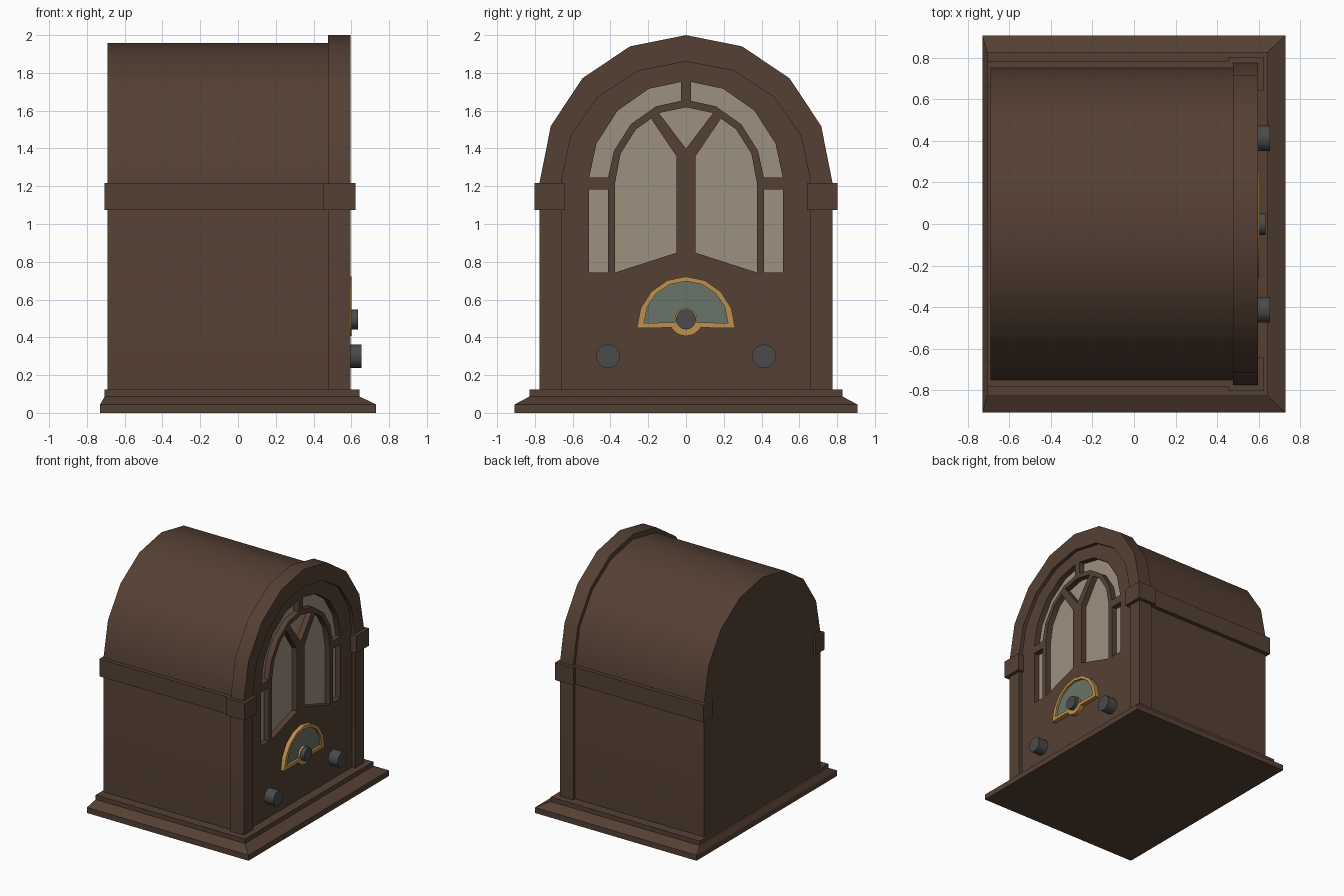
import bpy, bmesh
from math import sin, cos, pi, radians

if "Cube" in bpy.data.objects:
    bpy.data.objects.remove(bpy.data.objects["Cube"])


def material(name, r, g, b):
    m = bpy.data.materials.new(name)
    m.diffuse_color = (r, g, b, 1)
    m.use_nodes = True
    m.node_tree.nodes["Principled BSDF"].inputs["Base Color"].default_value = m.diffuse_color
    return m


WOOD = material("wood", 0.091, 0.051, 0.034)
CLOTH = material("cloth", 0.337, 0.283, 0.216)
BRASS = material("brass", 0.51, 0.28, 0.075)
GLASS = material("glass", 0.144, 0.178, 0.141)
DARK = material("dark_knob", 0.069, 0.069, 0.069)
SPRING = 1.22   # height where the arches start


def arc(w, h, z, a0=0, a1=180, n=8):
    """Points (y, z) on an ellipse arc."""
    return [(w * cos(radians(a0 + (a1 - a0) * i / n)),
             z + h * sin(radians(a0 + (a1 - a0) * i / n))) for i in range(n + 1)]


def mirror(pts):
    return [(-y, z) for y, z in pts]


def plate(name, x0, x1, loops, mat):
    """Extrude a y-z outline (further loops are holes) from x0 to x1."""
    cu = bpy.data.curves.new(name, 'CURVE')
    cu.dimensions = '2D'
    cu.fill_mode = 'BOTH'
    cu.extrude = (x1 - x0) / 2
    for pts in loops:
        s = cu.splines.new('POLY')
        s.points.add(len(pts) - 1)
        for p, (y, z) in zip(s.points, pts):
            p.co = (y, z, 0, 1)
        s.use_cyclic_u = True
    ob = bpy.data.objects.new(name, cu)
    bpy.context.collection.objects.link(ob)
    ob.rotation_euler = (pi / 2, 0, pi / 2)
    ob.location.x = (x0 + x1) / 2
    cu.materials.append(mat)
    bpy.ops.object.select_all(action='DESELECT')
    ob.select_set(True)
    bpy.context.view_layer.objects.active = ob
    bpy.ops.object.convert(target='MESH')
    ob = bpy.context.object
    bm = bmesh.new()
    bm.from_mesh(ob.data)
    bmesh.ops.remove_doubles(bm, verts=bm.verts, dist=0.0005)
    bmesh.ops.recalc_face_normals(bm, faces=bm.faces)
    bm.to_mesh(ob.data)
    bm.free()
    bpy.ops.object.shade_smooth_by_angle(angle=radians(30))
    return ob


def box(name, x0, x1, y0, y1, z0, z1):
    bpy.ops.mesh.primitive_cube_add(size=1, location=((x0 + x1) / 2, (y0 + y1) / 2, (z0 + z1) / 2))
    ob = bpy.context.object
    ob.name = name
    ob.scale = (x1 - x0, abs(y1 - y0), z1 - z0)
    ob.data.materials.append(WOOD)


def knob(name, y, z, r, x0, x1):
    bpy.ops.mesh.primitive_cylinder_add(vertices=20, radius=r, depth=x1 - x0,
                                        location=((x0 + x1) / 2, y, z), rotation=(0, pi / 2, 0))
    ob = bpy.context.object
    ob.name = name
    ob.data.materials.append(DARK)
    bpy.ops.object.shade_smooth_by_angle(angle=radians(30))


# Base: plinth with sloped shoulder and a step, lofted from rectangles
bm = bmesh.new()
rings = []
for x0, x1, y, z in [(-0.73, 0.73, 0.907, 0), (-0.73, 0.73, 0.907, 0.045),
                     (-0.706, 0.643, 0.828, 0.087), (-0.706, 0.643, 0.828, 0.123)]:
    rings.append([bm.verts.new(p) for p in ((x0, -y, z), (x1, -y, z), (x1, y, z), (x0, y, z))])
bm.faces.new(rings[0][::-1])
bm.faces.new(rings[-1])
for a, b in zip(rings, rings[1:]):
    for i in range(4):
        j = (i + 1) % 4
        bm.faces.new((a[i], a[j], b[j], b[i]))
me = bpy.data.meshes.new("base")
bm.to_mesh(me)
bm.free()
me.materials.append(WOOD)
bpy.context.collection.objects.link(bpy.data.objects.new("base", me))

# Cabinet and raised front arch
B = 0.12
plate("cabinet", -0.69, 0.476, [[(0.75, B)] + arc(0.75, 0.738, SPRING) + [(-0.75, B)]], WOOD)
inner = [(0.66, B)] + arc(0.66, 0.64, SPRING) + [(-0.66, B)]
plate("front_arch", 0.476, 0.596,
      [[(0.775, B)] + arc(0.775, 0.78, SPRING) + [(-0.775, B)] + inner[::-1]], WOOD)

# Front panel with window openings
side = [(0.413, 0.743), (0.513, 0.743), (0.513, 1.182), (0.413, 1.182)]
upper = ([(0.513, 1.245)] + arc(0.513, 0.537, SPRING, 22.5, 67.5, 2) + [(0.027, 1.752)]
         + [(0.027, 1.652)] + arc(0.413, 0.436, SPRING, 67.5, 22.5, 2) + [(0.413, 1.245)])
main = ([(0.05, 0.848), (0.375, 0.743)] + arc(0.375, 0.398, SPRING, 0, 45, 2)
        + [(0.185, 1.558), (0.05, 1.358)])
crown = [(0, 1.398)] + arc(0.375, 0.398, SPRING, 67.5, 112.5, 2)
holes = [crown]
for h in (side, upper, main):
    holes += [h, mirror(h)]
plate("front_panel", 0.52, 0.568, [inner] + holes, WOOD)
plate("speaker_cloth", 0.48, 0.522,
      [[(0.6, 0.6)] + arc(0.6, 0.58, SPRING) + [(-0.6, 0.6)]], CLOTH)

# Side bands and corner blocks
for s, side_name in ((-1, "left"), (1, "right")):
    box("side_band_" + side_name, -0.706, 0.46, s * 0.66, s * 0.782, 1.075, 1.217)
    box("corner_block_" + side_name, 0.453, 0.622, s * 0.64, s * 0.803, 1.075, 1.217)

# Tuning dial
C = 0.495
bezel = arc(0.26, 0.272, 0.45) + arc(0.09, 0.088, C, 210, 330, 8)
window = arc(0.222, 0.22, 0.477) + arc(0.06, 0.06, C, 197, -17, 10)
plate("dial_bezel", 0.56, 0.602, [bezel, window], BRASS)
plate("dial_glass", 0.56, 0.585, [window], GLASS)

# Knobs
knob("tuning_knob", 0, C, 0.053, 0.56, 0.634)
knob("left_knob", -0.413, 0.3, 0.062, 0.56, 0.654)
knob("right_knob", 0.413, 0.3, 0.062, 0.56, 0.654)
